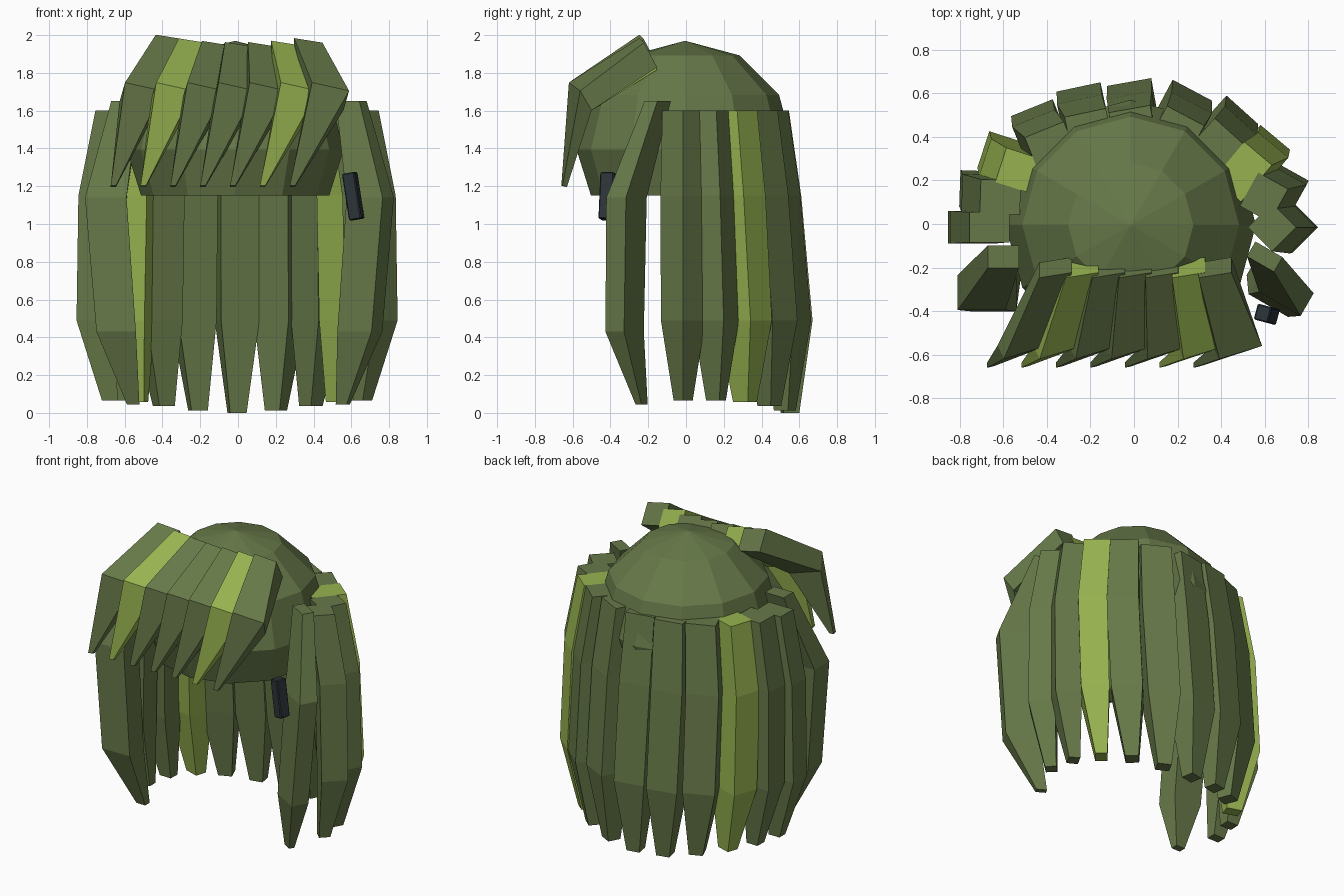
import bpy, bmesh
from math import sin, cos, radians
from mathutils import Vector, Matrix

if "Cube" in bpy.data.objects:
    bpy.data.objects.remove(bpy.data.objects["Cube"])


def material(name, rgb):
    m = bpy.data.materials.new(name)
    m.diffuse_color = (*rgb, 1)
    m.use_nodes = True
    m.node_tree.nodes["Principled BSDF"].inputs["Base Color"].default_value = m.diffuse_color
    return m


OLIVE = material("olive", (0.135, 0.19, 0.066))
LIME = material("lime", (0.31, 0.45, 0.08))
DARK = material("dark", (0.025, 0.034, 0.04))


def finish(bm, name, mat):
    bmesh.ops.recalc_face_normals(bm, faces=bm.faces)
    me = bpy.data.meshes.new(name)
    bm.to_mesh(me)
    bm.free()
    me.materials.append(mat)
    ob = bpy.data.objects.new(name, me)
    bpy.context.collection.objects.link(ob)
    return ob


def strand(name, rings, mat):
    """Loft four-sided rings given as (centre, half width vector, half depth vector)."""
    bm = bmesh.new()
    loops = []
    for c, u, v in rings:
        c, u, v = Vector(c), Vector(u), Vector(v)
        loops.append([bm.verts.new(c + a * u + b * v)
                      for a, b in ((-1, -1), (1, -1), (1, 1), (-1, 1))])
    for p, q in zip(loops, loops[1:]):
        for i in range(4):
            j = (i + 1) % 4
            bm.faces.new((p[i], p[j], q[j], q[i]))
    bm.faces.new(loops[0])
    bm.faces.new(loops[-1])
    return finish(bm, name, mat)


def hanging(name, path, scales, yaw, w, d, mat):
    """Strand with level rings, its outer face pointing along yaw."""
    a = radians(yaw)
    v, u = Vector((cos(a), sin(a), 0)), Vector((-sin(a), cos(a), 0))
    strand(name, [(p, u * w / 2 * s, v * d / 2 * s) for p, s in zip(path, scales)], mat)


# Scalp cap: faceted sphere with its lower part cut off
bm = bmesh.new()
bmesh.ops.create_uvsphere(bm, u_segments=12, v_segments=6, radius=0.575,
                          matrix=Matrix.Translation((-0.015, -0.005, 1.395)))
bmesh.ops.delete(bm, geom=[v for v in bm.verts if v.co.z < 1.0], context='VERTS')
for v in bm.verts:
    if v.co.z < 1.2:
        v.co.z = 1.15
finish(bm, "scalp_cap", OLIVE)

# Back strands on a half ellipse: twist, width and depth for each
shape = [(45, .17, .17), (43, .17, .19), (14, .18, .24), (-6, .20, .22), (-10, .21, .20),
         (10, .21, .20), (-6, .21, .20), (-14, .21, .22), (18, .18, .24), (16, .17, .20), (0, .15, .20)]
levels = [(.735, .545, 1.6), (.825, .61, 1.15), (.835, .67, .49), (.70, .60, None)]
scales = (.92, 1, .98, .42)
for i, (twist, w, d) in enumerate(shape):
    a = radians(18 * i)
    # half extent along the radius, so the outer surface stays on the ellipse
    half = (abs(cos(radians(twist))) * d + abs(sin(radians(twist))) * w) / 2
    path = []
    for (rx, ry, z), s in zip(levels, scales):
        z = .065 - .065 * sin(a) ** 4 if z is None else z
        path.append((-.005 + (rx + .015 - half * s) * cos(a), -.015 + (ry + .015 - half * s) * sin(a), z))
    hanging(f"back_strand_{i}", path, scales, 18 * i + twist, w, d,
            LIME if i in (2, 8) else OLIVE)

# Long face-framing strands
for s, yaw, w, d in ((1, -30, .12, .22), (-1, 180, .16, .22)):
    path = [(s * .60, -.15, 1.65), (s * .70, -.315, 1.14), (s * .645, -.325, .43), (s * .555, -.235, .045)]
    hanging(f"front_side_strand_{'right' if s > 0 else 'left'}", path,
            (.65, 1, .95, .3), yaw, w, d, OLIVE)

# Fringe of overlapping swept strands, dipping a little in the middle
for i in range(7):
    dip = .03 - .03 * ((i - 3) / 3) ** 2 + .003 * i
    strand(f"fringe_strand_{i}", [
        ((-.36 + .122 * i, -.20, 1.925 - dip), (.075, .012, -.012), (0, -.035, .065)),
        ((-.515 + .165 * i, -.56, 1.675), (.098, .03, -.022), (.015, -.03, .052)),
        ((-.66 + .158 * i, -.645, 1.2), (.014, .003, 0), (0, -.012, .003))],
        LIME if i in (1, 5) else OLIVE)

# Hair clip on the right front strand
bm = bmesh.new()
bmesh.ops.create_cube(bm, size=1, matrix=Matrix.Translation((.61, -.415, 1.147))
                      @ Matrix.Rotation(radians(-15), 4, 'Z') @ Matrix.Rotation(radians(-9), 4, 'Y')
                      @ Matrix.Diagonal((.068, .075, .25, 1)))
bmesh.ops.bevel(bm, geom=bm.edges[:], offset=.006, segments=1, affect='EDGES')
finish(bm, "hair_clip", DARK)
